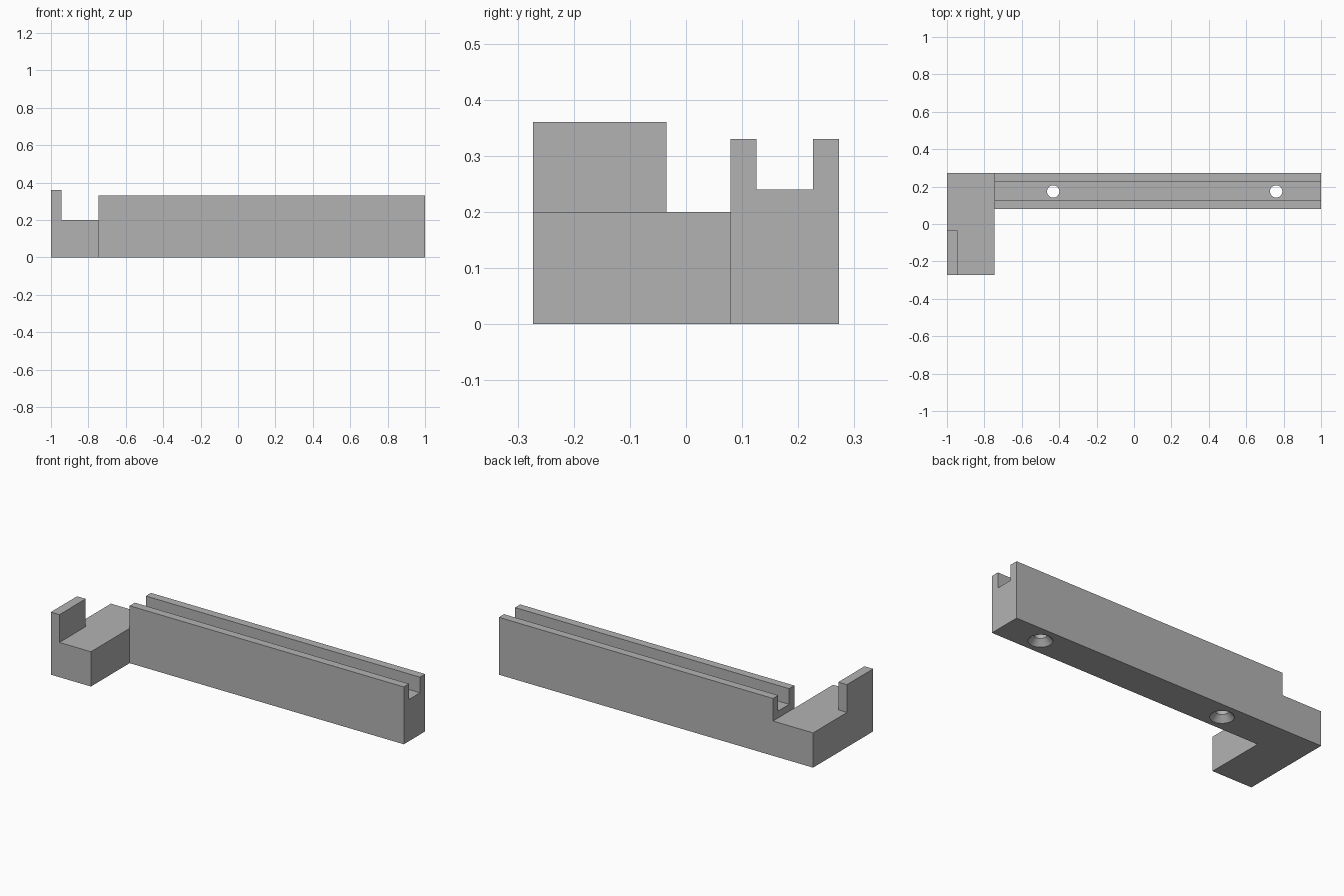
import bpy, bmesh

if "Cube" in bpy.data.objects:
    bpy.data.objects.remove(bpy.data.objects["Cube"])

grey = bpy.data.materials.new("grey")
grey.diffuse_color = (0.45, 0.45, 0.45, 1)
grey.use_nodes = True
grey.node_tree.nodes["Principled BSDF"].inputs["Base Color"].default_value = grey.diffuse_color


def prism(name, pts, axis, lo, hi):
    """Extrude a 2D outline along x (points are y,z) or z (points are x,y)."""
    bm = bmesh.new()
    place = (lambda p: (lo, *p)) if axis == "x" else (lambda p: (*p, lo))
    face = bm.faces.new([bm.verts.new(place(p)) for p in pts])
    ext = bmesh.ops.extrude_face_region(bm, geom=[face])["geom"]
    shift = (hi - lo, 0, 0) if axis == "x" else (0, 0, hi - lo)
    bmesh.ops.translate(bm, vec=shift, verts=[v for v in ext if isinstance(v, bmesh.types.BMVert)])
    bmesh.ops.recalc_face_normals(bm, faces=bm.faces)
    mesh = bpy.data.meshes.new(name)
    bm.to_mesh(mesh)
    bm.free()
    mesh.materials.append(grey)
    obj = bpy.data.objects.new(name, mesh)
    bpy.context.collection.objects.link(obj)
    return obj


def rect(x0, y0, x1, y1):
    return [(x0, y0), (x1, y0), (x1, y1), (x0, y1)]


def combine(target, other, operation):
    mod = target.modifiers.new(operation, "BOOLEAN")
    mod.operation, mod.object, mod.solver = operation, other, "EXACT"
    bpy.context.view_layer.objects.active = target
    bpy.ops.object.modifier_apply(modifier=mod.name)
    bpy.data.objects.remove(other, do_unlink=True)


X, Y, JOIN = 1.0, 0.273, -0.745

# Long rail with a slot along its top
bracket = prism("slotted_bracket", [
    (0.079, 0), (Y, 0), (Y, 0.33), (0.226, 0.33),
    (0.226, 0.24), (0.126, 0.24), (0.126, 0.33), (0.079, 0.33)], "x", JOIN, X)

# Low side arm, with an upright lip at its outer front corner
arm = prism("side_arm", rect(-X, -Y, JOIN, Y), "z", 0, 0.2)
lip = prism("end_lip", rect(-X, -Y, -0.945, -0.035), "z", 0.1, 0.36)
combine(arm, lip, "UNION")
combine(bracket, arm, "UNION")

# Screw holes, countersunk from below
for x in (-0.432, 0.76):
    for name, r1, r2, z0, z1 in (("hole", 0.033, 0.033, -0.1, 0.5),
                                 ("countersink", 0.072, 0.033, -0.01, 0.033)):
        bpy.ops.mesh.primitive_cone_add(vertices=48, radius1=r1, radius2=r2, depth=z1 - z0,
                                        location=(x, 0.174, (z0 + z1) / 2))
        cutter = bpy.context.object
        cutter.name = name
        cutter.data.materials.append(grey)
        combine(bracket, cutter, "DIFFERENCE")

# Flat walls, smooth hole surfaces
bpy.ops.object.select_all(action="DESELECT")
bracket.select_set(True)
bpy.context.view_layer.objects.active = bracket
bpy.ops.object.shade_smooth_by_angle(angle=0.52)
